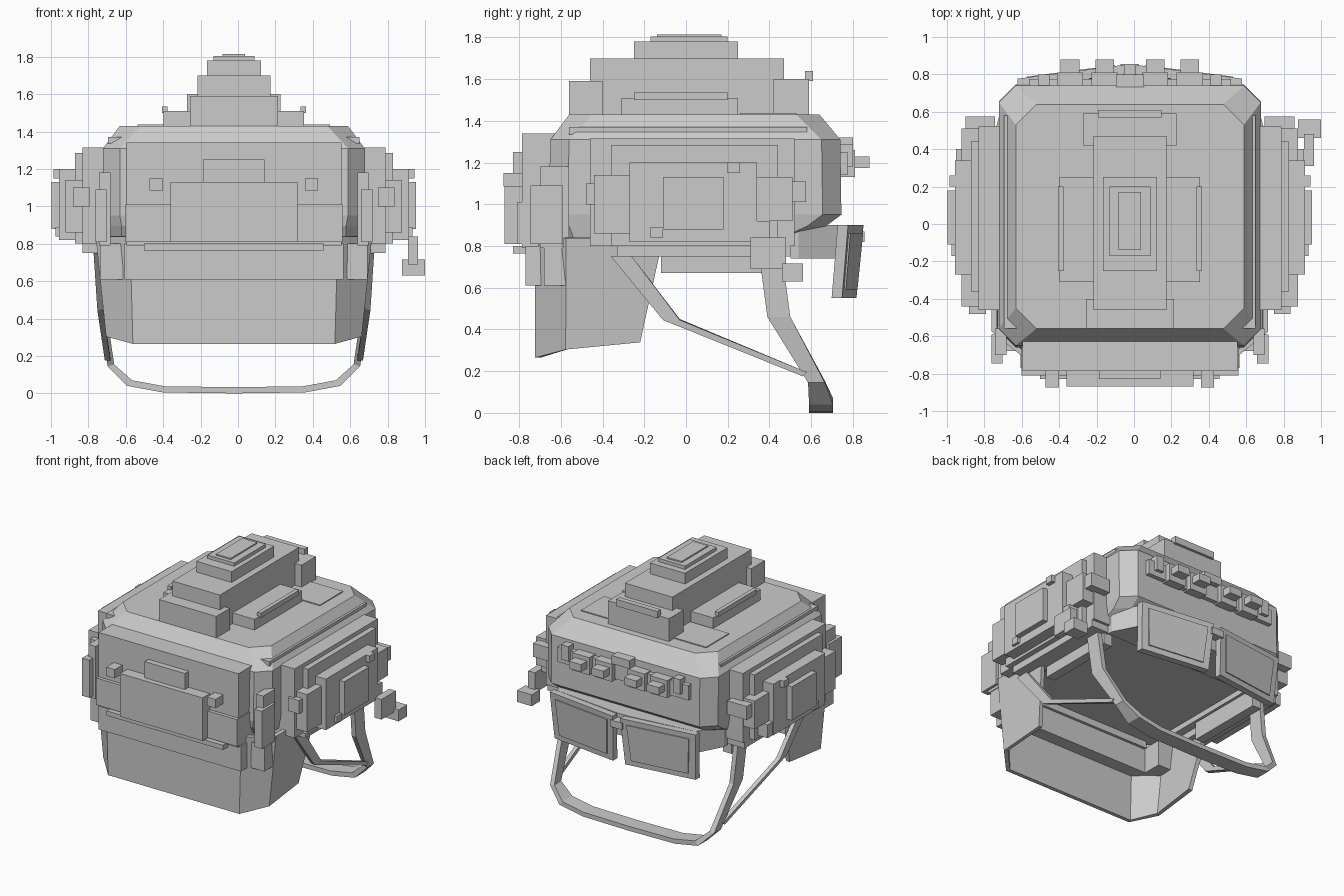
import bpy, bmesh
from mathutils import Vector

cube = bpy.data.objects.get("Cube")
if cube:
    bpy.data.objects.remove(cube, do_unlink=True)

CX = -0.022  # symmetry plane of the helmet

grey = bpy.data.materials.new("plain grey")
grey.use_nodes = True
COLOR = (0.6, 0.6, 0.6, 1)
grey.diffuse_color = COLOR
grey.node_tree.nodes["Principled BSDF"].inputs["Base Color"].default_value = COLOR


def finish(name, bm):
    bmesh.ops.recalc_face_normals(bm, faces=bm.faces)
    mesh = bpy.data.meshes.new(name)
    bm.to_mesh(mesh)
    bm.free()
    mesh.materials.append(grey)
    obj = bpy.data.objects.new(name, mesh)
    bpy.context.collection.objects.link(obj)
    return obj


def box(name, x, y, z, mirror=False):
    """Box from ranges measured from the symmetry plane."""
    bm = bmesh.new()
    for side in ((1, -1) if mirror else (1,)):
        verts = bmesh.ops.create_cube(bm, size=1)["verts"]
        for v in verts:
            v.co = Vector([sum(r) / 2 + c * (r[1] - r[0]) for c, r in zip(v.co, (x, y, z))])
            v.co.x = v.co.x * side + CX
    return finish(name, bm)


def slab(name, half, y, z):
    return box(name, (-half, half), y, z)


def loft(name, rings, closed=True, caps=(True, True), mirror=False):
    """Join equal-length point rings with quads."""
    bm = bmesh.new()
    for side in ((1, -1) if mirror else (1,)):
        rows = [[bm.verts.new((p[0] * side + CX, p[1], p[2])) for p in r] for r in rings]
        n = len(rows[0])
        for a, b in zip(rows, rows[1:]):
            for i in range(n if closed else n - 1):
                j = (i + 1) % n
                bm.faces.new((a[i], a[j], b[j], b[i]))
        if closed and caps[0]:
            bm.faces.new(rows[0])
        if closed and caps[1]:
            bm.faces.new(rows[-1])
    return finish(name, bm)


def across(pts):
    """Continue a half outline to the other side."""
    return pts + [(-x, y, z) for x, y, z in reversed(pts)]


def octagon(h, y0, y1, cut, z):
    return across([(h - cut, y0, z), (h, y0 + cut, z), (h, y1 - cut, z), (h - cut, y1, z)])


# Helmet shell with a flat underside
loft("helmet_shell", [
    octagon(0.61, -0.56, 0.64, 0.11, 1.43),
    octagon(0.70, -0.65, 0.74, 0.09, 1.31),
    octagon(0.70, -0.66, 0.745, 0.09, 0.95),
    octagon(0.69, -0.65, 0.67, 0.09, 0.895),
    octagon(0.68, -0.62, 0.54, 0.08, 0.84)])
box("lower_side_skirt", (0.62, 0.69), (-0.12, 0.48), (0.67, 0.9), True)
box("roof_rail", (0.58, 0.672), (-0.56, 0.58), (1.335, 1.37), True)

# Narrowing neck piece that carries the rear flaps
loft("rear_neck", [across([(0.67, 0.50, z), (0.67, 0.54, z), (0.57, 0.73, z), (0.05, 0.79, z)])
                   for z in (0.74, 0.90)])

# Jaw guard, an open strip bent around the front
jaw_top = [(0.725, -0.11, 0.84), (0.725, -0.57, 0.84), (0.55, -0.71, 0.84)]
jaw_low = [(0.66, -0.22, 0.34), (0.67, -0.57, 0.305), (0.535, -0.71, 0.265)]
jaw = loft("jaw_guard", [across(jaw_top), across(jaw_low)], closed=False)
mod = jaw.modifiers.new("thickness", "SOLIDIFY")
mod.thickness = 0.03
mod.offset = 0

# Stacked blocks on the crown
slab("crown_front_block", 0.235, (-0.56, -0.4), (1.42, 1.59))
slab("crown_main_block", 0.195, (-0.46, 0.47), (1.42, 1.70))
slab("crown_upper_block", 0.145, (-0.25, 0.25), (1.70, 1.78))
slab("crown_cap", 0.11, (-0.17, 0.2), (1.78, 1.805))
slab("crown_cap_plate", 0.06, (-0.14, 0.17), (1.805, 1.815))
slab("crown_rear_block", 0.25, (0.42, 0.59), (1.42, 1.60))
slab("crown_rear_handle", 0.17, (0.57, 0.61), (1.59, 1.64))
box("crown_side_block", (0.15, 0.375), (-0.31, 0.25), (1.42, 1.51), True)
box("crown_side_handle", (0.355, 0.385), (-0.25, 0.2), (1.50, 1.535), True)
slab("crown_flat_plate", 0.515, (0.26, 0.53), (1.42, 1.437))

# Visor layers on the front
slab("visor_panel", 0.575, (-0.785, -0.58), (0.79, 1.34))
slab("visor_band", 0.58, (-0.81, -0.6), (0.81, 1.01))
slab("visor_centre_plate", 0.34, (-0.87, -0.78), (0.81, 1.13))
slab("visor_top_block", 0.165, (-0.83, -0.75), (1.10, 1.25))
box("visor_knob", (0.38, 0.45), (-0.875, -0.78), (1.085, 1.15), True)
slab("visor_lower_strip", 0.48, (-0.83, -0.7), (0.765, 0.80))
slab("jaw_band", 0.585, (-0.77, -0.6), (0.61, 0.80))
box("jaw_band_end", (0.58, 0.715), (-0.68, -0.46), (0.61, 0.80), True)
box("visor_side_post", (0.66, 0.72), (-0.70, -0.56), (0.79, 1.18), True)
box("visor_side_pad", (0.68, 0.74), (-0.745, -0.59), (0.81, 1.09), True)

# Ear modules, stepped outward
ear = [
    ("ear_base", (0.6, 0.81), (-0.46, 0.52), (0.80, 1.315)),
    ("ear_step", (0.7, 0.85), (-0.36, 0.44), (0.80, 1.285)),
    ("ear_lower_rail", (0.66, 0.81), (-0.33, 0.50), (0.75, 0.82)),
    ("ear_front_pad", (0.7, 0.90), (-0.44, -0.27), (0.86, 1.14)),
    ("ear_rear_pad", (0.7, 0.90), (0.34, 0.51), (0.92, 1.13)),
    ("ear_plate", (0.8, 0.935), (-0.27, 0.34), (0.82, 1.20)),
    ("ear_outer_plate", (0.9, 0.975), (-0.11, 0.18), (0.88, 1.13)),
    ("ear_upper_stud", (0.9, 0.965), (0.20, 0.26), (1.15, 1.20)),
    ("ear_lower_stud", (0.9, 0.955), (-0.17, -0.11), (0.84, 0.89)),
    ("ear_front_stud", (0.77, 0.86), (-0.48, -0.43), (1.0, 1.1)),
    ("ear_rear_stud", (0.72, 0.88), (0.51, 0.575), (1.01, 1.11)),
    ("ear_rear_foot", (0.78, 0.93), (0.20, 0.40), (0.82, 0.92)),
]
for name, x, y, z in ear:
    box(name, x, y, z, True)

# Small arm on the left ear only
box("left_arm_stem", (0.93, 0.985), (0.31, 0.48), (0.69, 0.84))
box("left_arm_tip", (0.90, 1.022), (0.46, 0.56), (0.63, 0.715))

# Rear bar with knobs
slab("rear_bar", 0.54, (0.72, 0.775), (1.14, 1.25))
slab("rear_bar_clip", 0.075, (0.72, 0.80), (1.26, 1.32))
for x in (0.135, 0.32):
    box("rear_knob_base", (x - 0.07, x + 0.07), (0.74, 0.81), (1.13, 1.26), True)
    box("rear_knob", (x - 0.05, x + 0.05), (0.8, 0.88), (1.175, 1.23), True)
box("rear_end_block", (0.43, 0.49), (0.74, 0.8), (1.18, 1.29), True)


# Hinged rear flaps, slanted in plan and leaning inward
def flap(name, x0, x1, z0, z1, out, depth):
    def ring(z, squeeze):
        lean = 0.855 - (0.9 - z) * 0.09 + out
        y = lambda x: lean - x * 0.13
        a, b = x0 + squeeze, x1 - squeeze
        return [(a, y(a), z), (b, y(b), z), (b, y(b) - depth, z), (a, y(a) - depth, z)]
    loft(name, [ring(z0, 0.02), ring(z1, 0)], mirror=True)


flap("rear_flap", 0.03, 0.60, 0.55, 0.90, 0, 0.05)
flap("rear_flap_inset", 0.08, 0.55, 0.59, 0.86, 0.008, 0.02)
slab("rear_flap_hinge", 0.05, (0.72, 0.855), (0.82, 0.87))


# Chin strap: a flat band looping under the rear
def band(x, z, y0, y1, dx, dz):
    return [(x, y0, z), (x, y1, z), (x - dx, y1, z + dz), (x - dx, y0, z + dz)]


loop = [
    band(0.73, 0.76, 0.35, 0.46, 0.035, 0),
    band(0.72, 0.46, 0.39, 0.50, 0.035, 0),
    band(0.675, 0.145, 0.585, 0.665, 0.035, 0.01),
    band(0.57, 0.04, 0.59, 0.705, 0.025, 0.03),
    band(0.38, 0.005, 0.59, 0.705, 0.01, 0.033),
    band(0.0, 0.0, 0.59, 0.705, 0, 0.033),
]
loft("chin_strap", loop, caps=(True, False), mirror=True)

# Front straps joining the loop
loft("front_strap", [
    band(0.75, 0.75, -0.36, -0.26, 0.03, 0),
    band(0.73, 0.445, -0.11, -0.03, 0.03, 0.005),
    [(0.69, 0.56, 0.175), (0.69, 0.58, 0.195), (0.66, 0.58, 0.195), (0.66, 0.56, 0.175)],
], mirror=True)
